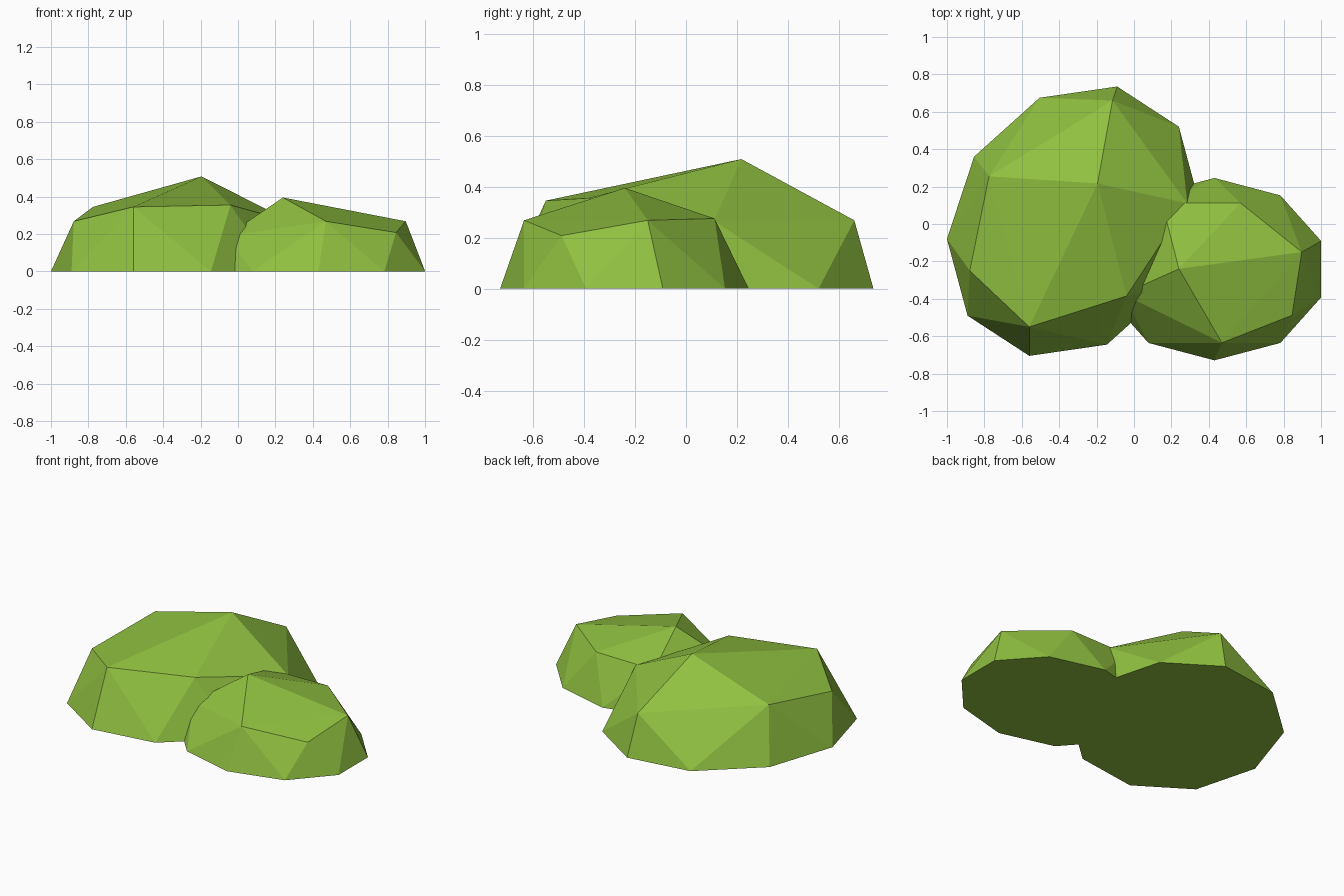
import bpy, bmesh, math
from mathutils import Vector

if "Cube" in bpy.data.objects:
    bpy.data.objects.remove(bpy.data.objects["Cube"])

green = bpy.data.materials.new("leaf_green")
green.diffuse_color = (0.28, 0.53, 0.052, 1)
green.use_nodes = True
green.node_tree.nodes["Principled BSDF"].inputs["Base Color"].default_value = green.diffuse_color


def mound(name, base, crown):
    """Faceted mound: hull of a flat base outline and a few crown points."""
    bm = bmesh.new()
    for x, y in base:
        bm.verts.new((x, y, 0))
    for p in crown:
        bm.verts.new(p)
    bmesh.ops.convex_hull(bm, input=bm.verts[:])
    bmesh.ops.dissolve_limit(bm, angle_limit=math.radians(0.5),
                             verts=bm.verts[:], edges=bm.edges[:])
    bmesh.ops.recalc_face_normals(bm, faces=bm.faces[:])
    mesh = bpy.data.meshes.new(name)
    bm.to_mesh(mesh)
    bm.free()
    mesh.materials.append(green)
    obj = bpy.data.objects.new(name, mesh)
    bpy.context.collection.objects.link(obj)
    return obj


# Large mound: ten-sided outline, opposite corners mirrored through its centre
centre = Vector((-0.325, 0.015))
half = [Vector(p) for p in ((-1.0, -0.08), (-0.855, 0.36), (-0.505, 0.675),
                            (-0.09, 0.735), (0.24, 0.52))]
large_base = half + [2 * centre - p for p in half]
mound("large_bush", large_base, [
    (-0.195, 0.217, 0.508),
    (-0.775, 0.255, 0.345), (-0.878, -0.25, 0.268), (-0.56, -0.55, 0.345),
    (-0.04, -0.385, 0.355), (0.285, 0.11, 0.265), (-0.115, 0.66, 0.268)])

# Small mound: regular ten-sided ellipse outline
small_base = [(0.43 + 0.6 * math.sin(i * math.pi / 5),
               -0.2415 + 0.4875 * math.cos(i * math.pi / 5)) for i in range(10)]
mound("small_bush", small_base, [
    (0.24, -0.24, 0.395),
    (0.57, 0.112, 0.275), (0.897, -0.15, 0.268), (0.845, -0.488, 0.208),
    (0.47, -0.635, 0.268), (-0.06, -0.375, 0.19), (0.15, 0.112, 0.27)])
